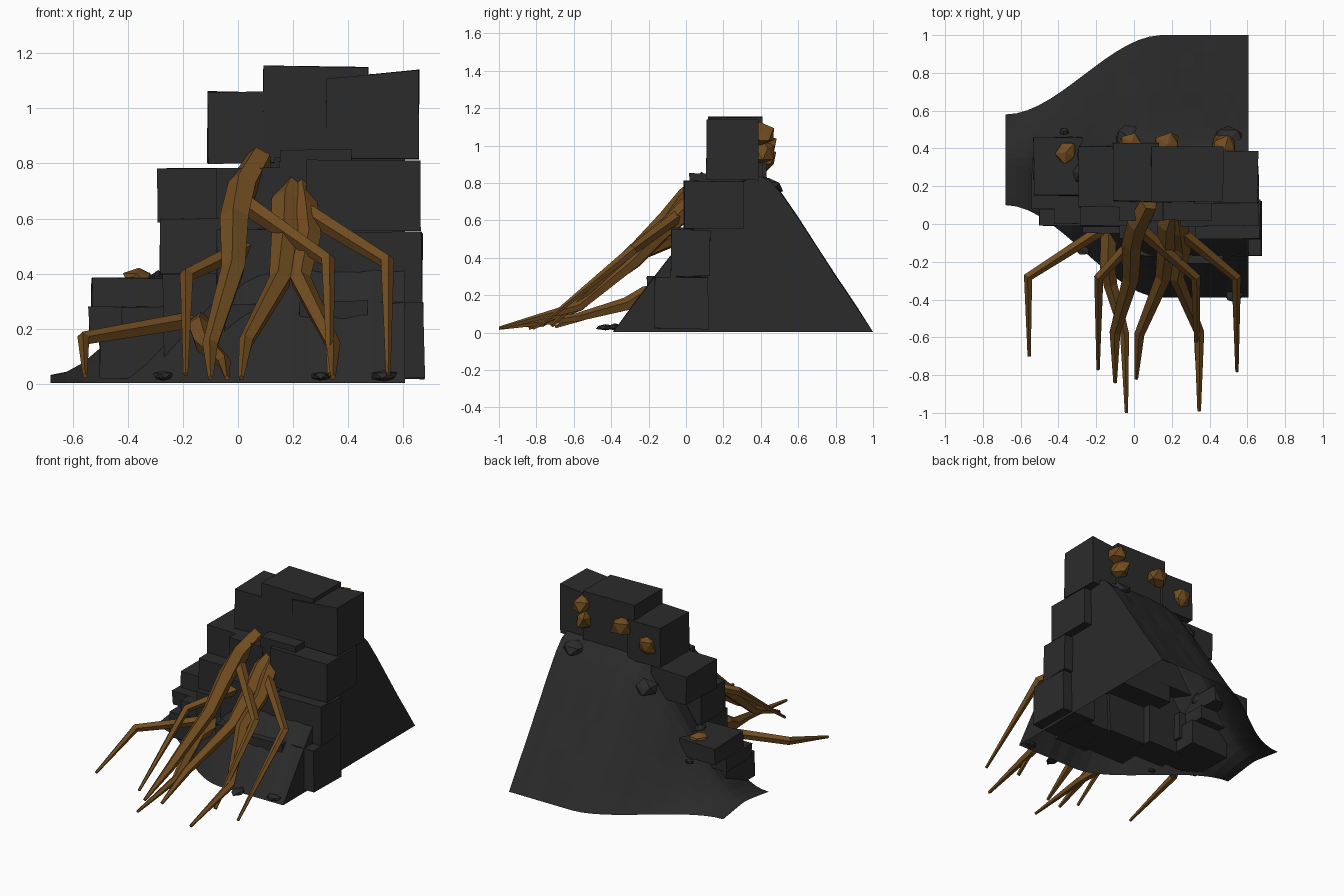
import bpy, bmesh, math, random
from mathutils import Vector, Matrix

if "Cube" in bpy.data.objects:
    bpy.data.objects.remove(bpy.data.objects["Cube"])

random.seed(4)


def material(name, rgb):
    m = bpy.data.materials.new(name)
    m.diffuse_color = (*rgb, 1)
    m.use_nodes = True
    m.node_tree.nodes["Principled BSDF"].inputs["Base Color"].default_value = m.diffuse_color
    return m


STONE = material("dark_stone", (0.0245, 0.0245, 0.0245))
EARTH = material("dark_earth", (0.0235, 0.0235, 0.0235))
WOOD = material("root_brown", (0.165, 0.074, 0.0145))


def finish(bm, name, mat):
    bmesh.ops.recalc_face_normals(bm, faces=bm.faces)
    me = bpy.data.meshes.new(name)
    bm.to_mesh(me)
    bm.free()
    me.materials.append(mat)
    ob = bpy.data.objects.new(name, me)
    bpy.context.collection.objects.link(ob)
    return ob


def ease(x):
    t = min(max((x + 0.68) / 0.83, 0), 1)
    return t * t * (3 - 2 * t)


# Earth mound: open underneath, S-curved sides, capped at the right end.
# Profile: (side, position from ridge to edge, height fraction)
PROFILE = [(-1, 1, 0), (-1, .82, .22), (-1, .62, .46), (-1, .4, .7), (-1, .18, .92),
           (0, 0, 1), (1, .1, .97), (1, .2, .89), (1, .35, .73), (1, .52, .535),
           (1, .7, .33), (1, .86, .155), (1, 1, 0)]
bm = bmesh.new()
rows = []
N = 22
for i in range(N + 1):
    x = -0.68 + 1.285 * i / N
    s = ease(x)
    front, back, ridge, h = 0.10 - 0.49 * s, 0.58 + 0.42 * s, 0.35 + 0.03 * s, 0.03 + 0.81 * s
    row = []
    for side, p, z in PROFILE:
        edge = front if side < 0 else back
        lump = random.uniform(-.008, .008) if 0 < z < 1 and 0 < i < N else 0
        row.append(bm.verts.new((x, ridge + (edge - ridge) * p, 0.003 + z * h + lump * s)))
    rows.append(row)
for a, b in zip(rows, rows[1:]):
    for j in range(len(a) - 1):
        bm.faces.new((a[j], a[j + 1], b[j + 1], b[j]))
bm.faces.new(rows[-1])
finish(bm, "earth_mound", EARTH)


# Stone blocks: slightly crooked boxes given as x0, x1, y0, y1, z0, z1, top slope
def block(name, x0, x1, y0, y1, z0, z1, slope=0):
    bm = bmesh.new()
    bmesh.ops.create_cube(bm, size=1)
    size = Vector((x1 - x0, y1 - y0, z1 - z0))
    mid = Vector((x0 + x1, y0 + y1, z0 + z1)) / 2
    for v in bm.verts:
        jitter = Vector([random.uniform(-.004, .004) for _ in range(3)])
        tilt = Vector((0, 0, slope * v.co.x if v.co.z > 0 else 0))
        v.co = Vector((v.co.x * size.x, v.co.y * size.y, v.co.z * size.z)) + mid + jitter + tilt
    finish(bm, name, STONE)


top_row = [(-.11, .13, .12, .43, .80, 1.06), (.09, .47, .115, .41, .82, 1.153, -.012),
           (.32, .655, .11, .39, .815, 1.125, .03)]
upper_row = [(-.29, -.03, .09, .41, .59, .78), (-.08, .17, .02, .36, .56, .785),
             (.15, .41, .02, .30, .70, .85), (.25, .66, -.01, .31, .555, .81)]
middle_row = [(-.285, .0, -.01, .25, .40, .60), (-.08, .33, -.08, .25, .28, .56),
              (.30, .668, -.08, .13, .30, .55)]
lower_row = [(-.27, .0, -.05, .15, .02, .40), (-.05, .28, -.17, .10, .02, .29),
             (.22, .47, -.21, .08, .02, .30), (.42, .675, -.17, .12, .02, .295)]
steps = [(-.53, -.27, .15, .46, .28, .385), (-.54, -.25, .08, .35, .19, .28),
         (-.50, -.22, -.01, .3, .02, .19), (-.42, -.2, -.0, .2, .10, .28)]
for label, row in (("top", top_row), ("upper", upper_row), ("middle", middle_row),
                   ("lower", lower_row), ("step", steps)):
    for i, dims in enumerate(row):
        block(f"{label}_block_{i + 1}", *dims)


# Roots: tapered limbs; each point is x, y, z, radius
def root(name, points):
    bm = bmesh.new()
    pts = [Vector(p[:3]) for p in points]
    rings = []
    for i, p in enumerate(pts):
        d = (pts[min(i + 1, len(pts) - 1)] - pts[max(i - 1, 0)]).normalized()
        side = d.cross(Vector((0, 0, 1))).normalized()
        up = side.cross(d)
        rings.append([bm.verts.new(p + points[i][3] * (math.cos(a) * side + math.sin(a) * up))
                      for a in (k * math.tau / 5 + .3 for k in range(5))])
    for a, b in zip(rings, rings[1:]):
        for k in range(5):
            bm.faces.new((a[k], a[(k + 1) % 5], b[(k + 1) % 5], b[k]))
    bm.faces.new(rings[0])
    bm.faces.new(rings[-1])
    finish(bm, name, WOOD)


root("trunk_root_left", [(.08, .11, .82, .05), (.02, .0, .72, .058), (-.012, -.1, .60, .055),
                         (-.015, -.28, .42, .046), (-.1, -.57, .14, .03), (-.10, -.84, .022, .01)])
root("trunk_root_right", [(.215, .08, .735, .05), (.18, .0, .66, .06), (.17, -.12, .54, .05),
                          (.155, -.28, .38, .043), (.03, -.58, .155, .028), (.012, -.82, .022, .01)])
root("trunk_root_fork", [(.225, .08, .73, .05), (.24, -.03, .63, .052), (.26, -.13, .53, .045),
                         (.225, -.28, .38, .04), (.345, -.57, .14, .028), (.345, -.99, .025, .01)])
root("low_root", [(-.13, .02, .22, .045), (-.14, -.22, .205, .043), (-.125, -.32, .15, .038),
                  (-.05, -.58, .08, .025), (-.04, -1.0, .022, .009)])
root("arm_root_far_left", [(-.08, .05, .25, .034), (-.2, -.05, .225, .032),
                           (-.56, -.28, .165, .026), (-.555, -.70, .03, .009)])
root("arm_root_left", [(.1, .02, .53, .036), (-.185, -.28, .395, .027), (-.19, -.77, .035, .009)])
root("arm_root_right", [(.0, .0, .67, .038), (.325, -.28, .45, .028), (.335, -.72, .035, .012)])
root("arm_root_far_right", [(.17, .02, .67, .038), (.54, -.28, .445, .028), (.545, -.78, .035, .009)])


# Loose lumps: root knots breaking out behind, rubble on the slopes
def lump(name, mat, x, y, z, sx, sy, sz, rough):
    bm = bmesh.new()
    bmesh.ops.create_icosphere(bm, subdivisions=1, radius=1)
    turn = Matrix.Rotation(random.uniform(0, 6), 3, 'Z')
    for v in bm.verts:
        c = turn @ v.co * random.uniform(1 - rough, 1)
        v.co = Vector((c.x * sx + x, c.y * sy + y, c.z * sz + z))
    finish(bm, name, mat)


for i, p in enumerate([(-.015, .43, .93, .075, .065, .085), (.18, .42, 1.0, .085, .08, .09),
                       (.48, .395, 1.06, .09, .1, .085), (.46, .395, .96, .08, .1, .09),
                       (-.36, .38, .385, .075, .085, .045)]):
    lump(f"root_knot_{i + 1}", WOOD, *p, .4)
for i, p in enumerate([(.50, .44, .78, .11, .09, .055), (-.02, .46, .66, .1, .08, .06),
                       (-.37, .49, .27, .03, .025, .02), (-.27, -.14, .03, .045, .03, .022),
                       (.3, -.43, .028, .045, .06, .02), (.53, -.38, .03, .055, .04, .024),
                       (-.29, .27, .37, .04, .06, .05)]):
    lump(f"rubble_{i + 1}", STONE, *p, .2)
